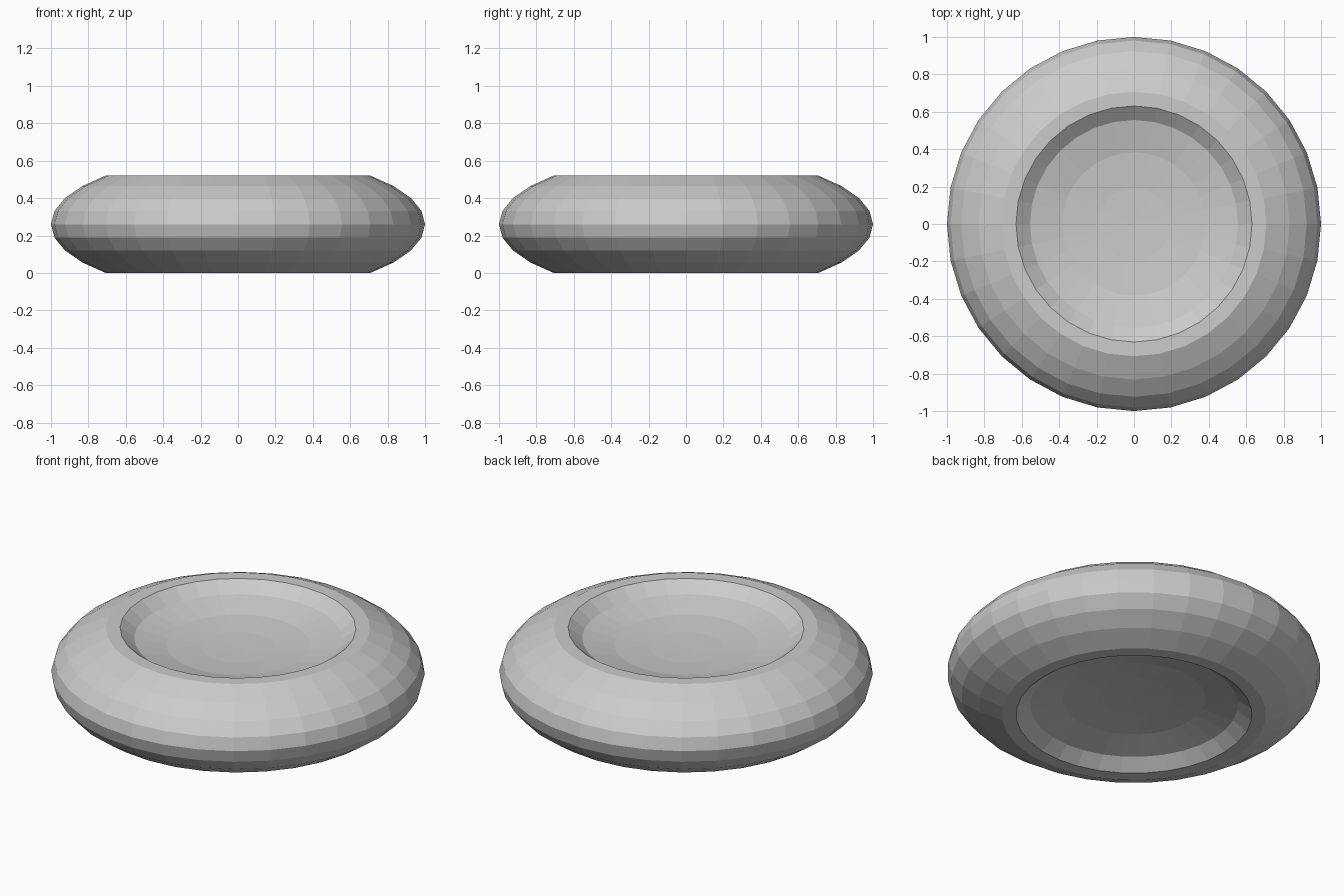
import bpy, bmesh
from math import sin, cos, pi

if "Cube" in bpy.data.objects:
    bpy.data.objects.remove(bpy.data.objects["Cube"])

SEGMENTS = 32
MID = 0.26      # half thickness, height of the equator
DOME = 0.368    # vertical radius of the flattened outer wall

# Upper half profile (radius, height above the equator): dish, rim, outer wall
upper = [(0.195, 0.148), (0.383, 0.163), (0.556, 0.202), (0.631, 0.26)]
upper += [(sin(k * pi / 16), DOME * cos(k * pi / 16)) for k in range(4, 9)]
profile = upper + [(r, -h) for r, h in reversed(upper[:-1])]

# Revolve the profile into rings
bm = bmesh.new()
rings = [[bm.verts.new((r * cos(2 * pi * i / SEGMENTS),
                        r * sin(2 * pi * i / SEGMENTS), MID + h))
          for i in range(SEGMENTS)] for r, h in profile]
for a, b in zip(rings, rings[1:]):
    for i in range(SEGMENTS):
        j = (i + 1) % SEGMENTS
        bm.faces.new((a[i], b[i], b[j], a[j]))

# Close both dishes with a triangle fan
for ring, h in ((rings[0], 0.144), (rings[-1], -0.144)):
    pole = bm.verts.new((0, 0, MID + h))
    for i in range(SEGMENTS):
        bm.faces.new((pole, ring[i], ring[(i + 1) % SEGMENTS]))

bmesh.ops.recalc_face_normals(bm, faces=bm.faces)
mesh = bpy.data.meshes.new("dished_disc")
bm.to_mesh(mesh)
bm.free()
bpy.context.collection.objects.link(bpy.data.objects.new("dished_disc", mesh))
